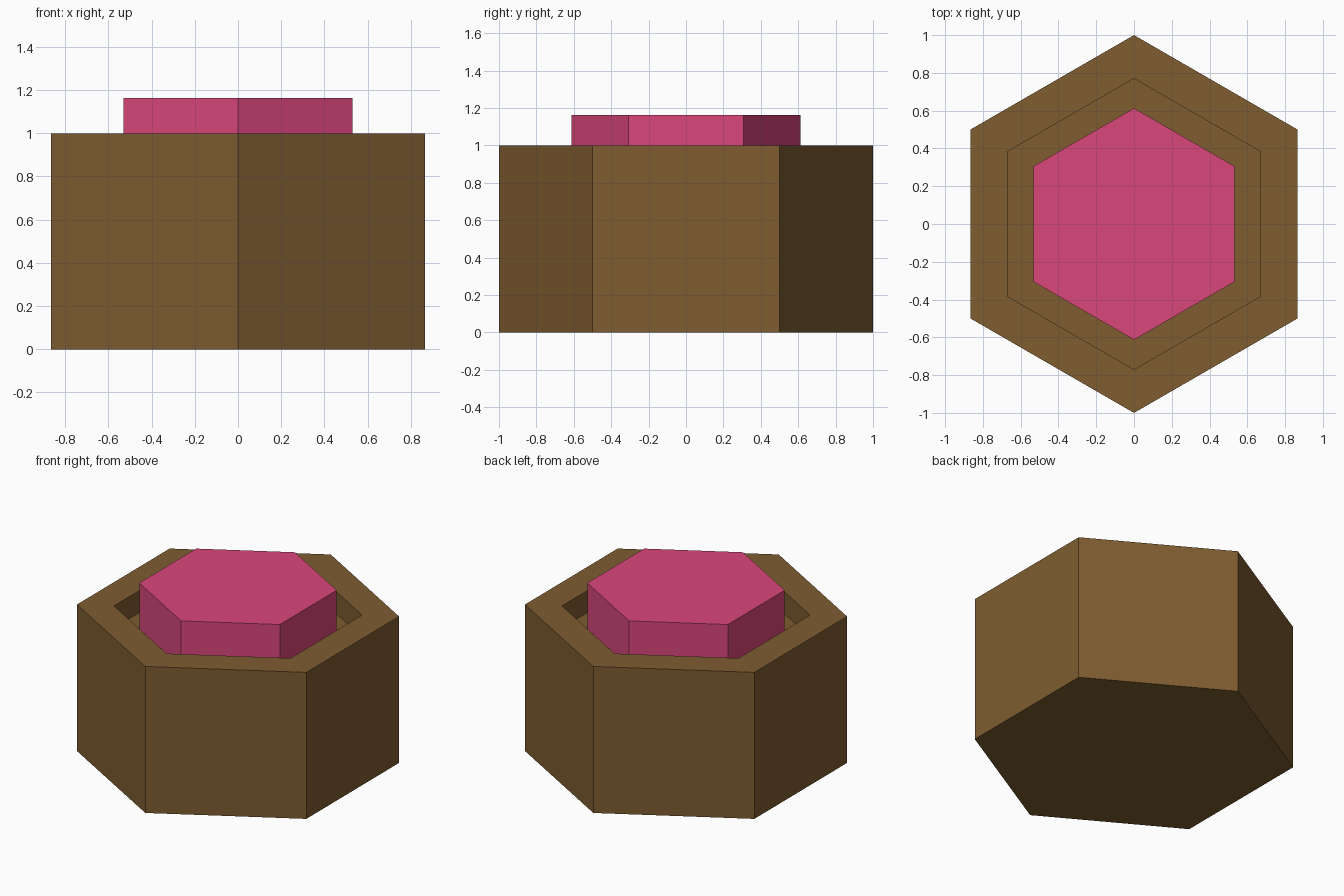
import bpy, bmesh, math

if "Cube" in bpy.data.objects:
    bpy.data.objects.remove(bpy.data.objects["Cube"])

def material(name, rgb):
    m = bpy.data.materials.new(name)
    m.diffuse_color = (*rgb, 1)
    m.use_nodes = True
    m.node_tree.nodes["Principled BSDF"].inputs["Base Color"].default_value = m.diffuse_color
    return m

brown = material("brown", (0.209, 0.109, 0.030))
pink = material("pink", (0.70, 0.063, 0.198))

def hex_stack(name, rings, mat):
    """Closed hexagonal solid through (radius, height) rings, points along y."""
    bm = bmesh.new()
    loops = [[bm.verts.new((r * math.sin(k * math.pi / 3), -r * math.cos(k * math.pi / 3), z))
              for k in range(6)] for r, z in rings]
    for a, b in zip(loops, loops[1:]):
        for k in range(6):
            n = (k + 1) % 6
            bm.faces.new((a[k], a[n], b[n], b[k]))
    bm.faces.new(loops[0][::-1])
    bm.faces.new(loops[-1])
    bmesh.ops.recalc_face_normals(bm, faces=bm.faces)
    me = bpy.data.meshes.new(name)
    bm.to_mesh(me)
    bm.free()
    me.materials.append(mat)
    ob = bpy.data.objects.new(name, me)
    bpy.context.collection.objects.link(ob)
    return ob

FLOOR = 0.85
# Block with a shallow recess in its top
hex_stack("base", [(1, 0), (1, 1), (0.77, 1), (0.77, FLOOR)], brown)
# Raised button standing on the recess floor
hex_stack("button", [(0.613, FLOOR), (0.613, 1.163)], pink)
